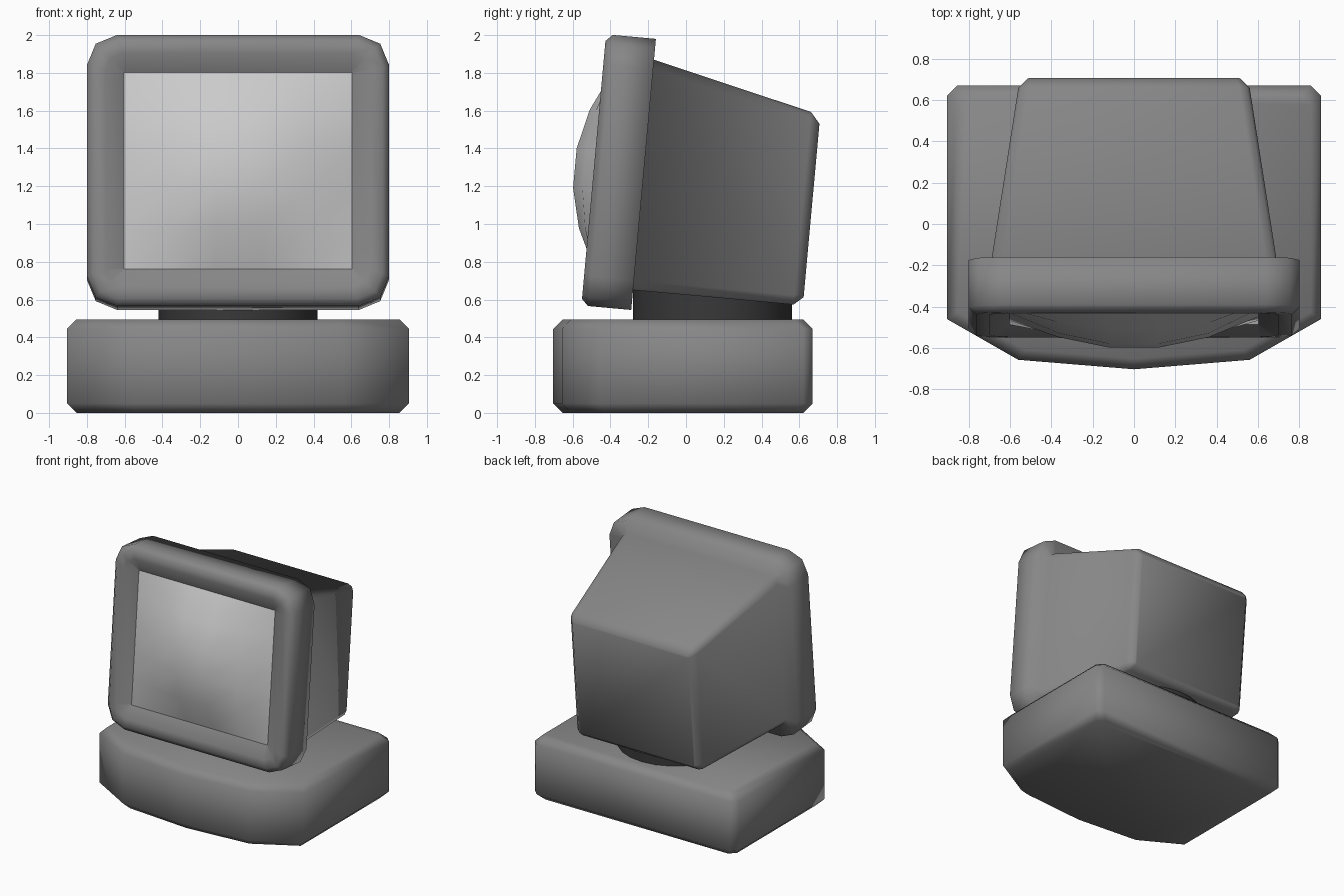
import bpy, bmesh, math
from mathutils import Vector

if "Cube" in bpy.data.objects:
    bpy.data.objects.remove(bpy.data.objects["Cube"])

TILT = math.radians(-5.2)
HEAD_ORIGIN = (0, -0.29, 0.545)      # lower back edge of the bezel


def material(name, value):
    m = bpy.data.materials.new(name)
    m.diffuse_color = (value, value, value, 1)
    m.use_nodes = True
    m.node_tree.nodes["Principled BSDF"].inputs["Base Color"].default_value = m.diffuse_color
    return m

PLASTIC = material("dark_grey_plastic", 0.24)
NECK = material("black_plastic", 0.04)
GLASS = material("light_grey_glass", 0.65)


def finish(name, bm, mat, angle=180, head=False):
    me = bpy.data.meshes.new(name)
    bm.to_mesh(me)
    bm.free()
    me.materials.append(mat)
    ob = bpy.data.objects.new(name, me)
    bpy.context.collection.objects.link(ob)
    if head:
        ob.location = HEAD_ORIGIN
        ob.rotation_euler.x = TILT
    bpy.ops.object.select_all(action='DESELECT')
    ob.select_set(True)
    bpy.context.view_layer.objects.active = ob
    bpy.ops.object.shade_smooth_by_angle(angle=math.radians(angle))
    return ob


def loft(rings, cap_start=True, cap_end=True):
    bm = bmesh.new()
    loops = [[bm.verts.new(p) for p in r] for r in rings]
    n = len(loops[0])
    for a, b in zip(loops, loops[1:]):
        for i in range(n):
            j = (i + 1) % n
            bm.faces.new((a[i], a[j], b[j], b[i]))
    if cap_start:
        bm.faces.new(loops[0])
    if cap_end:
        bm.faces.new(loops[-1])
    bmesh.ops.recalc_face_normals(bm, faces=bm.faces)
    return bm


# Base with a bowed front and chamfered rims
half = [(0.855, 0.67), (0.905, 0.62), (0.905, -0.46), (0.56, -0.657)]
outline = half + [(0, -0.703)] + [(-x, y) for x, y in reversed(half)]

def base_ring(z, inset):
    kx, ky = 1 - inset / 0.905, 1 - inset / 0.69
    return [(x * kx, y * ky, z) for x, y in outline]

bm = loft([base_ring(0, 0.05), base_ring(0.05, 0),
           base_ring(0.445, 0), base_ring(0.495, 0.05)])
finish("base", bm, PLASTIC)

# Swivel neck
bm = bmesh.new()
bmesh.ops.create_cone(bm, cap_ends=True, segments=24, radius1=0.42,
                      radius2=0.42, depth=0.26)
bmesh.ops.translate(bm, verts=bm.verts, vec=Vector((0, 0.14, 0.55)))
finish("neck", bm, NECK, angle=40)


# Monitor shell: tapered housing, stepping out to a rounded bezel
def rounded(hw, z0, z1, radius, y):
    pts = []
    mid, hh = (z0 + z1) / 2, (z1 - z0) / 2
    for k, (sx, sz) in enumerate(((1, 1), (-1, 1), (-1, -1), (1, -1))):
        for s in range(3):
            a = math.radians(90 * k + 45 * s)
            pts.append((sx * (hw - radius) + radius * math.cos(a), y,
                        mid + sz * (hh - radius) + radius * math.sin(a)))
    return pts

BW, BH = 0.80, 1.441
BORDER = -0.215

def frame(inset, radius, y):
    return rounded(BW - inset, inset, BH - inset, radius, y)

bm = loft([
    rounded(0.512, 0.150, 1.072, 0.015, 0.903),     # back panel
    rounded(0.560, 0.106, 1.130, 0.050, 0.853),
    rounded(0.690, 0.106, 1.330, 0.050, 0.0),       # housing meets bezel
    frame(0, 0.16, 0), frame(0, 0.16, -0.23),       # bezel rim
    frame(0.035, 0.135, -0.265), frame(0.10, 0.09, -0.265),
    frame(0.197, 0.004, BORDER)], cap_end=False)    # slope to the screen
finish("monitor_shell", bm, PLASTIC, head=True)

# Bulging glass screen
bm = bmesh.new()
N = 5
grid = []
for i in range(N + 1):
    u = 2 * i / N - 1
    col = []
    for j in range(N + 1):
        v = 2 * j / N - 1
        y = BORDER - 0.163 * (1 - u * u) * (1 - v * v)
        col.append(bm.verts.new((0.603 * u, y, BH / 2 + (BH / 2 - 0.197) * v)))
    grid.append(col)
for i in range(N):
    for j in range(N):
        bm.faces.new((grid[i][j], grid[i + 1][j], grid[i + 1][j + 1], grid[i][j + 1]))
finish("screen", bm, GLASS, head=True)
